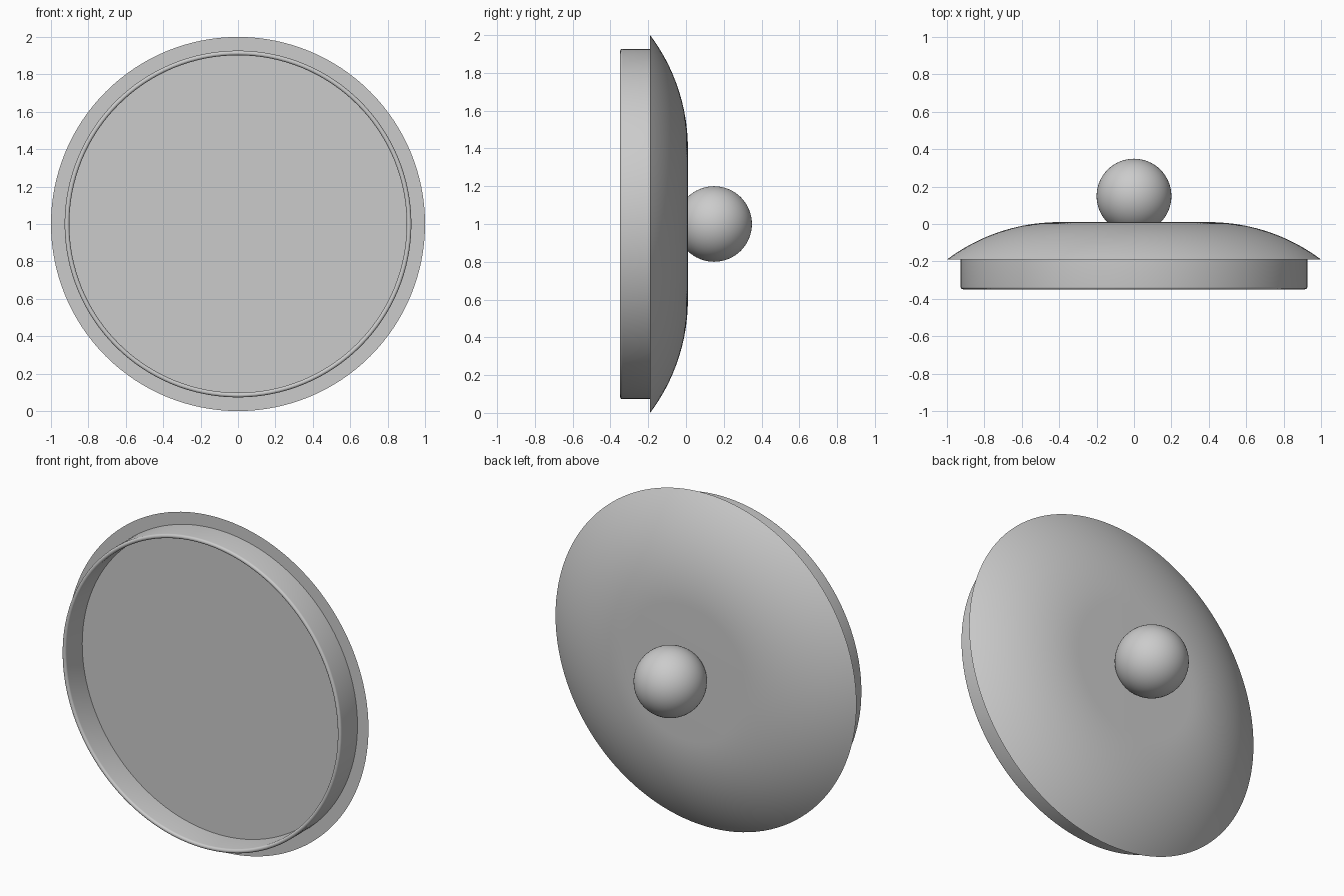
import bpy
from math import sin, cos, pi, asin, radians

cube = bpy.data.objects.get("Cube")
if cube:
    bpy.data.objects.remove(cube, do_unlink=True)

grey = bpy.data.materials.new("plain grey")
grey.use_nodes = True
colour = (0.6, 0.6, 0.6, 1)
grey.diffuse_color = colour
grey.node_tree.nodes["Principled BSDF"].inputs["Base Color"].default_value = colour

SEGMENTS = 128
CENTRE_Z = 1.0


def finish(obj, name):
    obj.name = name
    obj.data.materials.append(grey)
    bpy.ops.object.select_all(action='DESELECT')
    obj.select_set(True)
    bpy.context.view_layer.objects.active = obj
    bpy.ops.object.shade_smooth_by_angle(angle=radians(35))


def lathe(name, profile):
    """Revolve (radius, y) points about the y axis; end points on the axis become poles."""
    verts, faces, rings = [], [], []
    for r, y in profile:
        count = SEGMENTS if r > 0 else 1
        rings.append([len(verts) + i for i in range(count)])
        for i in range(count):
            a = 2 * pi * i / SEGMENTS
            verts.append((r * cos(a), y, CENTRE_Z + r * sin(a)))
    for p, q in zip(rings, rings[1:]):
        for i in range(SEGMENTS):
            j = (i + 1) % SEGMENTS
            face = [p[i % len(p)], p[j % len(p)], q[j % len(q)], q[i % len(q)]]
            faces.append(list(dict.fromkeys(face)))
    mesh = bpy.data.meshes.new(name)
    mesh.from_pydata(verts, [], faces)
    obj = bpy.data.objects.new(name, mesh)
    bpy.context.collection.objects.link(obj)
    finish(obj, name)


# Lid: flat crown, domed shoulder, sharp rim, rounded hollow collar, inner floor
crown_r, crown_y, rim_y, lip_y = 0.4, 0.01, -0.19, -0.349
sweep = asin(0.6)
dome = [(crown_r + sin(sweep * i / 20), crown_y - 1 + cos(sweep * i / 20))
        for i in range(21)]
outer_r, inner_r = 0.927, 0.902
round_r = (outer_r - inner_r) / 2
lip = [(inner_r + round_r + round_r * cos(pi * i / 10),
        lip_y + round_r - round_r * sin(pi * i / 10)) for i in range(11)]
lathe("lid", [(0, crown_y)] + dome + [(outer_r, rim_y)] + lip
      + [(inner_r, rim_y), (0, rim_y)])

# Round knob, sunk slightly into the crown
bpy.ops.mesh.primitive_uv_sphere_add(segments=64, ring_count=32, radius=0.2,
                                     location=(0, 0.149, CENTRE_Z))
finish(bpy.context.object, "knob")
